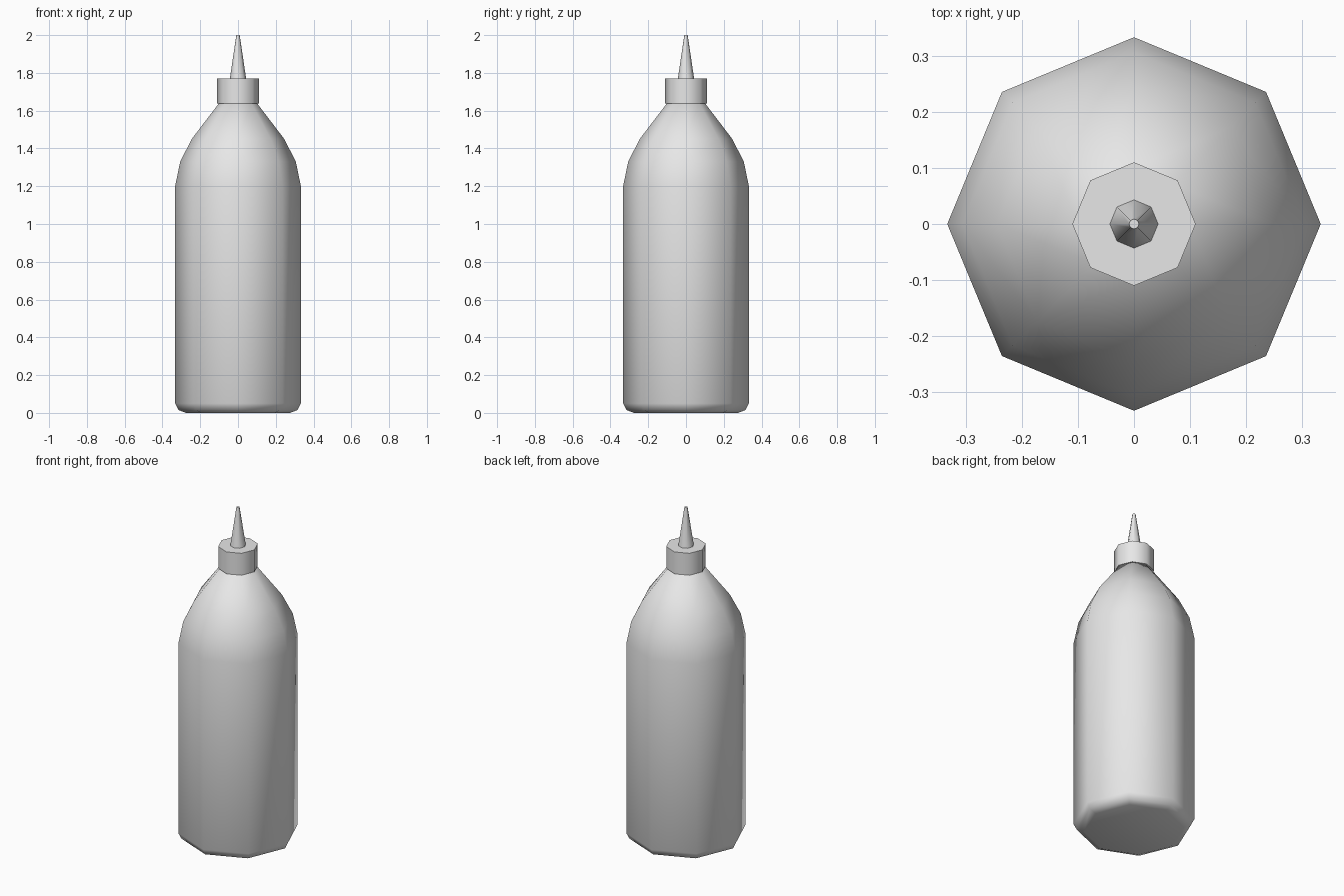
import bpy, bmesh, math

if "Cube" in bpy.data.objects:
    bpy.data.objects.remove(bpy.data.objects["Cube"])

SIDES = 8
plastic = bpy.data.materials.new("grey_plastic")
plastic.use_nodes = True
grey = (0.8, 0.8, 0.8, 1)
plastic.diffuse_color = grey
plastic.node_tree.nodes["Principled BSDF"].inputs["Base Color"].default_value = grey


def turned(name, profile):
    """Closed eight-sided solid from (radius, height) points, bottom to top."""
    bm = bmesh.new()
    rings = []
    for r, z in profile:
        angles = [2 * math.pi * i / SIDES for i in range(SIDES)]
        rings.append([bm.verts.new((r * math.cos(a), r * math.sin(a), z)) for a in angles])
    for low, high in zip(rings, rings[1:]):
        for i in range(SIDES):
            j = (i + 1) % SIDES
            bm.faces.new((low[i], low[j], high[j], high[i]))
    bm.faces.new(rings[0][::-1])
    bm.faces.new(rings[-1])
    mesh = bpy.data.meshes.new(name)
    bm.to_mesh(mesh)
    bm.free()
    mesh.materials.append(plastic)
    obj = bpy.data.objects.new(name, mesh)
    bpy.context.collection.objects.link(obj)
    bpy.ops.object.select_all(action='DESELECT')
    obj.select_set(True)
    bpy.context.view_layer.objects.active = obj
    bpy.ops.object.shade_smooth_by_angle(angle=math.radians(60))
    return obj


# Bottle with a rounded foot and sloping shoulder
turned("bottle_body", [(0.275, 0), (0.315, 0.015), (0.333, 0.05), (0.333, 1.2),
                       (0.306, 1.33), (0.245, 1.45), (0.1, 1.64)])
# Screw cap
turned("cap", [(0.11, 1.637), (0.11, 1.77)])
# Tapered pouring tip
turned("nozzle", [(0.043, 1.77), (0.009, 2.0)])
